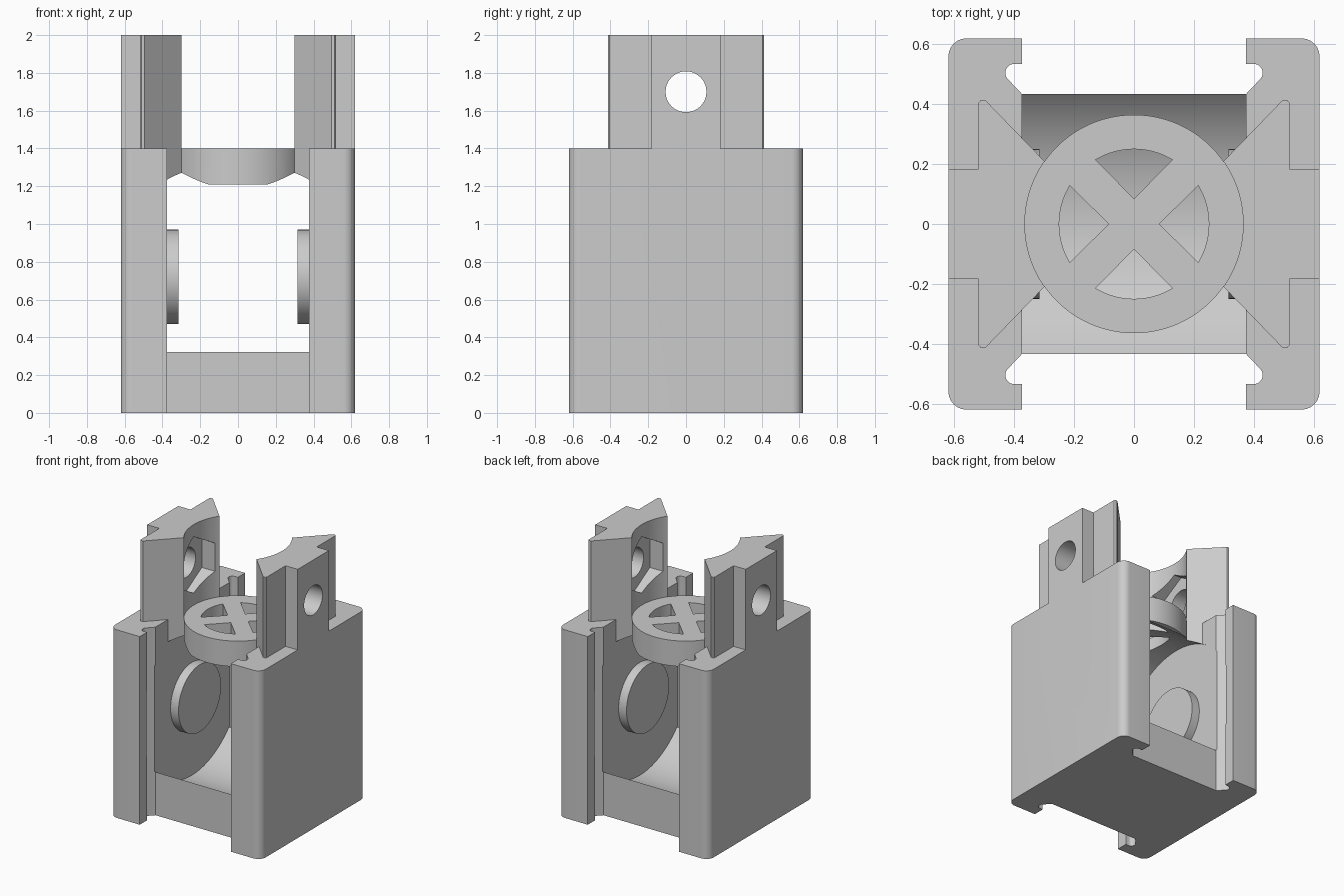
import bpy, bmesh
from math import sin, cos, pi, radians
from mathutils import Matrix

cube = bpy.data.objects.get("Cube")
if cube:
    bpy.data.objects.remove(cube, do_unlink=True)

grey = bpy.data.materials.new("plain grey")
grey.use_nodes = True
colour = (0.6, 0.6, 0.6, 1)
grey.diffuse_color = colour
grey.node_tree.nodes["Principled BSDF"].inputs["Base Color"].default_value = colour

HALF = 0.62        # half width of the body
INNER = 0.375      # inner side of the walls
SHOULDER = 1.4     # top of the body
AXLE = 0.72        # height of the main bore
DISC = 0.365       # disc radius


def arc(cx, cy, r, start, end, steps):
    angles = [radians(start + (end - start) * i / steps) for i in range(steps + 1)]
    return [(cx + r * cos(a), cy + r * sin(a)) for a in angles]


def prism(name, points, low, high, matrix=Matrix()):
    """Extrude a flat outline from low to high."""
    bm = bmesh.new()
    face = bm.faces.new([bm.verts.new((x, y, low)) for x, y in points])
    moved = bmesh.ops.extrude_face_region(bm, geom=[face])["geom"]
    verts = [v for v in moved if isinstance(v, bmesh.types.BMVert)]
    bmesh.ops.translate(bm, verts=verts, vec=(0, 0, high - low))
    bm.transform(matrix)
    bmesh.ops.recalc_face_normals(bm, faces=bm.faces)
    mesh = bpy.data.meshes.new(name)
    bm.to_mesh(mesh)
    bm.free()
    mesh.materials.append(grey)
    obj = bpy.data.objects.new(name, mesh)
    bpy.context.collection.objects.link(obj)
    return obj


def circle(r, steps=96):
    return arc(0, 0, r, 0, 360, steps)[:-1]


def along_x(name, points, low, high, z):
    """Extrude an outline along x, centred at height z."""
    turn = Matrix.Translation((0, 0, z)) @ Matrix.Rotation(pi / 2, 4, 'Y')
    return prism(name, points, low, high, turn)


def combine(obj, tool, operation):
    mod = obj.modifiers.new(operation.lower(), 'BOOLEAN')
    mod.operation, mod.solver, mod.object = operation, 'EXACT', tool
    bpy.context.view_layer.objects.active = obj
    bpy.ops.object.modifier_apply(modifier=mod.name)
    bpy.data.objects.remove(tool, do_unlink=True)


def box_outline(x, y):
    return [(-x, -y), (x, -y), (x, y), (-x, y)]


def mirrored(half, sign):
    """Complete a half outline across y = 0 and put it on one side of x."""
    full = half + [(x, -y) for x, y in reversed(half)]
    return [(sign * x, y) for x, y in full]


# Floor between the walls
body = prism("bracket_body", box_outline(INNER + 0.001, 0.435), 0, 0.36)

# Side walls with rounded corners and undercut rail grooves
r = 0.06
wall = (arc(HALF - r, HALF - r, r, 0, 90, 10)
        + [(INNER, HALF), (INNER, 0.535)]
        + arc(0.40, 0.505, 0.03, 90, -45, 12)
        + [(INNER, 0.435)])
for sign in (1, -1):
    combine(body, prism("side_wall", mirrored(wall, sign), 0, SHOULDER), 'UNION')

# Upright towers, reaching inward to the disc
tower = [(HALF, 0.183), (0.52, 0.183), (0.52, 0.405), (0.512, 0.414),
         (0.495, 0.412), (0.28, 0.19)]
for sign in (1, -1):
    upright = prism("tower", mirrored(tower, sign), 1.1, 2)
    combine(upright, prism("tower_hollow", circle(DISC), SHOULDER, 2.2), 'DIFFERENCE')
    combine(body, upright, 'UNION')

# Top disc and its four wedge openings
disc = prism("top_disc", circle(DISC), 1.21, SHOULDER)
wedge = [(0.085, 0)] + arc(0, 0, 0.25, -31, 31, 20)
for quarter in range(4):
    turn = Matrix.Rotation(quarter * pi / 2, 4, 'Z')
    combine(disc, prism("wedge_cutter", wedge, 1, 1.6, turn), 'DIFFERENCE')
combine(body, disc, 'UNION')

# Round cavity across the body
combine(body, along_x("cavity", circle(0.59, 128), -0.38, 0.38, AXLE), 'DIFFERENCE')

# Raised rings on the inner walls
for low, high in ((0.315, 0.45), (-0.45, -0.315)):
    combine(body, along_x("ring", circle(0.25), low, high, AXLE), 'UNION')

# Through holes and hexagonal pockets
combine(body, along_x("main_bore", circle(0.135), -1, 1, AXLE), 'DIFFERENCE')
combine(body, along_x("upper_bore", circle(0.108), -1, 1, 1.7), 'DIFFERENCE')
combine(body, along_x("hex_pocket", circle(0.21, 6), -0.425, 0.425, 1.7), 'DIFFERENCE')

# Smooth round surfaces, keep edges crisp
bpy.ops.object.select_all(action='DESELECT')
body.select_set(True)
bpy.context.view_layer.objects.active = body
bpy.ops.object.shade_smooth_by_angle(angle=radians(25))
